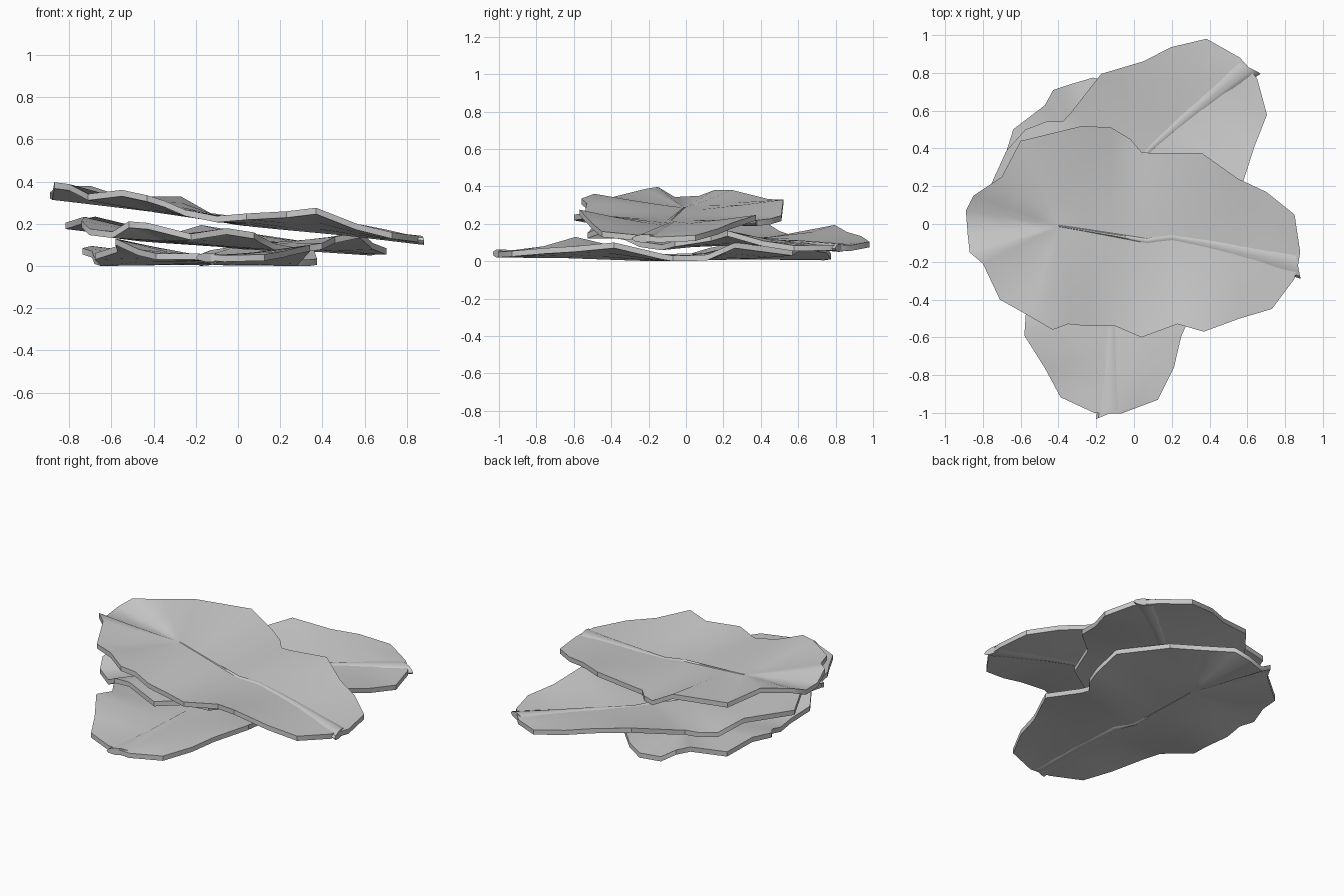
import bpy, bmesh, math
from mathutils import Matrix, Vector

if "Cube" in bpy.data.objects:
    bpy.data.objects.remove(bpy.data.objects["Cube"])

# Leaf margin (x along the leaf, y across, z wave height), tip at +x
MARGIN = [(.88, -.15, .05), (.85, -.29, .06), (.73, -.45, .06), (.56, -.50, .08),
          (.37, -.57, .13), (.23, -.53, .095), (.04, -.60, .06), (-.10, -.54, .03),
          (-.25, -.54, .04), (-.35, -.53, .07), (-.43, -.56, .085), (-.55, -.49, .095),
          (-.71, -.40, .055), (-.80, -.21, .09), (-.87, -.15, .09), (-.88, -.06, .035),
          (-.89, .07, .04), (-.85, .15, .075), (-.70, .25, .095), (-.60, .44, .06),
          (-.27, .52, .10), (-.12, .51, .035), (-.02, .45, .03), (.04, .38, .03),
          (.10, .375, .04), (.36, .375, .10), (.55, .24, .08), (.70, .17, .07),
          (.85, .05, .055)]
# Midrib path from base fold to tip: x, y, z
RIB = [(-.40, -.01, .04), (-.10, -.06, .036), (.07, -.09, .034),
       (.20, -.07, .038), (.50, -.13, .05), (.868, -.22, .055)]
THICK = .03


def rib_point(x):
    x = max(RIB[0][0], min(RIB[-1][0], x))
    for a, b in zip(RIB, RIB[1:]):
        if x <= b[0]:
            return Vector(a).lerp(Vector(b), (x - a[0]) / (b[0] - a[0]))
    return Vector(RIB[-1])


def make_object(name, bm, matrix):
    bmesh.ops.remove_doubles(bm, verts=bm.verts, dist=.0005)
    bmesh.ops.recalc_face_normals(bm, faces=bm.faces)
    mesh = bpy.data.meshes.new(name)
    bm.to_mesh(mesh)
    bm.free()
    mesh.transform(matrix)
    obj = bpy.data.objects.new(name, mesh)
    bpy.context.collection.objects.link(obj)
    bpy.ops.object.select_all(action='DESELECT')
    obj.select_set(True)
    bpy.context.view_layer.objects.active = obj
    bpy.ops.object.shade_smooth_by_angle(angle=math.radians(35))
    return obj


def make_blade(name, matrix):
    # Rings from midrib to margin, doubled for an upper and a lower skin
    bm = bmesh.new()
    steps = [0, .25, .6, 1]
    skins = []
    for drop in (0, THICK):
        rows = []
        for p in MARGIN:
            edge, root = Vector(p), rib_point(p[0])
            row = []
            for t in steps:
                v = root.lerp(edge, t)
                v.z = root.z + (edge.z - root.z) * t ** 1.2 - drop
                row.append(bm.verts.new(v))
            rows.append(row)
        skins.append(rows)
    n = len(MARGIN)
    for i in range(n):
        j = (i + 1) % n
        for rows in skins:
            for k in range(len(steps) - 1):
                bm.faces.new((rows[i][k], rows[i][k + 1], rows[j][k + 1], rows[j][k]))
        (u, l) = skins
        bm.faces.new((u[i][-1], l[i][-1], l[j][-1], u[j][-1]))
    make_object(name, bm, matrix)


def make_midrib(name, matrix):
    # Flattened tapering tube that ends in the oval nub at the tip
    bm = bmesh.new()
    widths = [.008, .016, .02, .025, .04, .07]
    heights = [.018, .019, .02, .02, .021, .022]
    rings = []
    for p, w, h in zip(RIB, widths, heights):
        ring = []
        for k in range(10):
            a = math.tau * k / 10
            ring.append(bm.verts.new((p[0] - .2 * w * math.cos(a), p[1] + w * math.cos(a),
                                      p[2] - .014 + h * math.sin(a))))
        rings.append(ring)
    for a, b in zip(rings, rings[1:]):
        for k in range(10):
            bm.faces.new((a[k], a[k - 1], b[k - 1], b[k]))
    bm.faces.new(rings[0])
    bm.faces.new(rings[-1])
    make_object(name, bm, matrix)


def placement(turn, dx, dy, height, slope):
    # Turn and shift the leaf, then lean it along world x
    lean = Matrix.Identity(4)
    lean[2][0] = slope
    lean[2][3] = height
    return lean @ Matrix.Translation((dx, dy, 0)) @ Matrix.Rotation(math.radians(turn), 4, 'Z')


# Three stacked leaves
for label, args in {"bottom": (-78, -.10, -.11, 0, 0),
                    "middle": (52, -.10, .28, .08, -.08),
                    "top": (0, 0, 0, .194, -.13)}.items():
    m = placement(*args)
    make_blade(label + "_leaf", m)
    make_midrib(label + "_leaf_midrib", m)
